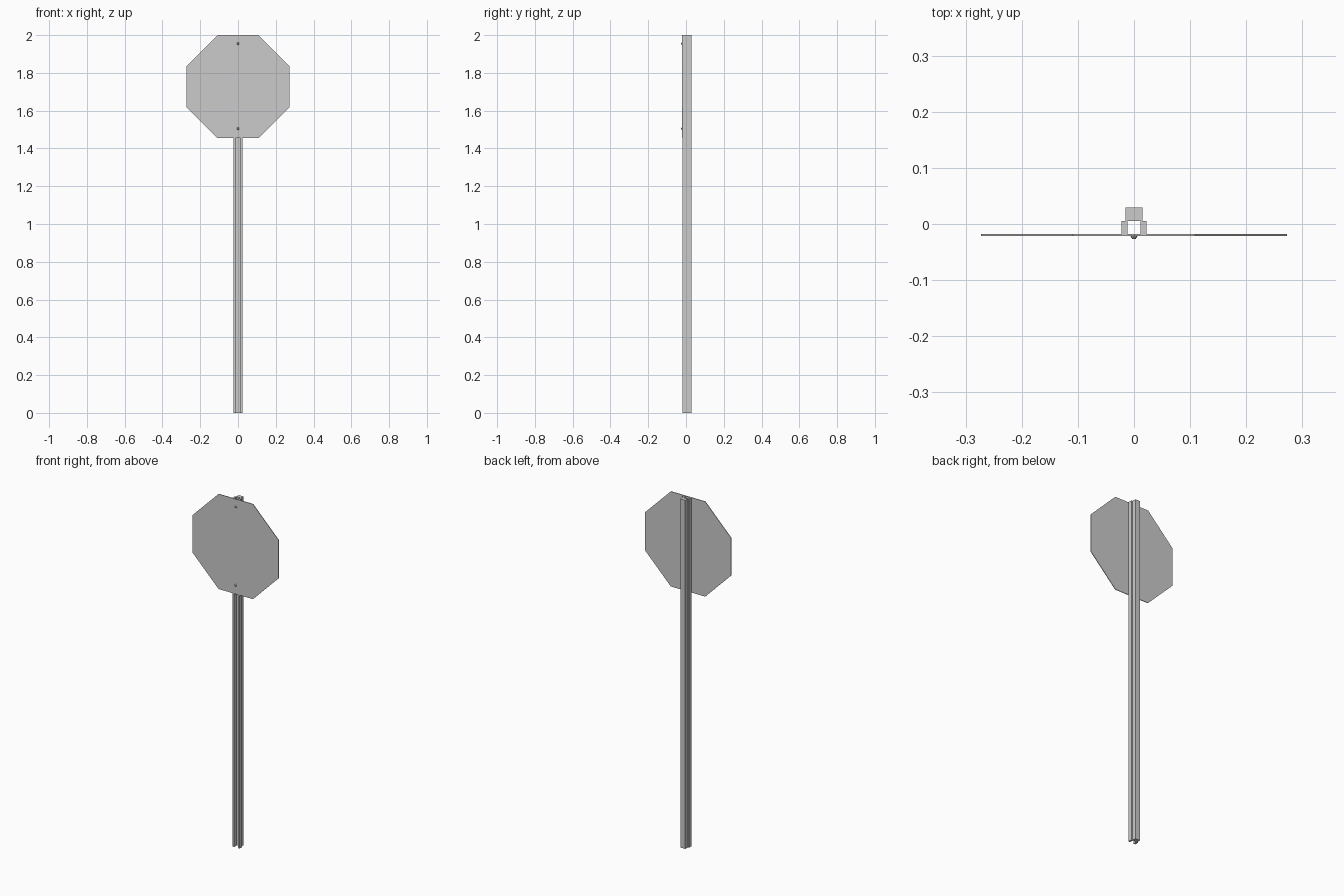
import bpy, bmesh
from mathutils import Matrix

if "Cube" in bpy.data.objects:
    bpy.data.objects.remove(bpy.data.objects["Cube"])


def make_object(name, bm):
    bmesh.ops.recalc_face_normals(bm, faces=bm.faces)
    mesh = bpy.data.meshes.new(name)
    bm.to_mesh(mesh)
    bm.free()
    obj = bpy.data.objects.new(name, mesh)
    bpy.context.collection.objects.link(obj)
    return obj


def box(name, x0, x1, y0, y1, z0, z1):
    bm = bmesh.new()
    bmesh.ops.create_cube(bm, size=1)
    bmesh.ops.scale(bm, vec=(x1 - x0, y1 - y0, z1 - z0), verts=bm.verts)
    bmesh.ops.translate(bm, vec=((x0 + x1) / 2, (y0 + y1) / 2, (z0 + z1) / 2), verts=bm.verts)
    return make_object(name, bm)


# post: solid back bar with a side bar on either side of the open channel
box("post_back_bar", -0.0155, 0.0155, 0.0055, 0.029, 0, 2)
for side, x0, x1 in (("left", -0.0227, -0.012), ("right", 0.012, 0.0227)):
    box(f"post_{side}_bar", x0, x1, -0.0175, 0.0055, 0, 2)

# octagonal sign plate
half, corner, zc = 0.2725, 0.109, 1.7275
outline = [(corner, half), (half, corner), (half, -corner), (corner, -half),
           (-corner, -half), (-half, -corner), (-half, corner), (-corner, half)]
bm = bmesh.new()
face = bm.faces.new([bm.verts.new((x, -0.0175, zc + z)) for x, z in outline])
ext = bmesh.ops.extrude_face_region(bm, geom=[face])
new_verts = [g for g in ext["geom"] if isinstance(g, bmesh.types.BMVert)]
bmesh.ops.translate(bm, vec=(0, -0.0035, 0), verts=new_verts)
if not face.is_valid or len(bm.faces) < 10:
    bm.faces.new(bm.verts[:8])
make_object("sign_plate", bm)

# tapered bolt heads
for name, z in (("upper_bolt", 1.955), ("lower_bolt", 1.505)):
    bm = bmesh.new()
    bmesh.ops.create_cone(bm, cap_ends=True, segments=8, radius1=0.007, radius2=0.003, depth=0.006,
                          matrix=Matrix.Translation((0, -0.0238, z)) @ Matrix.Rotation(1.5707963, 4, 'X'))
    make_object(name, bm)
